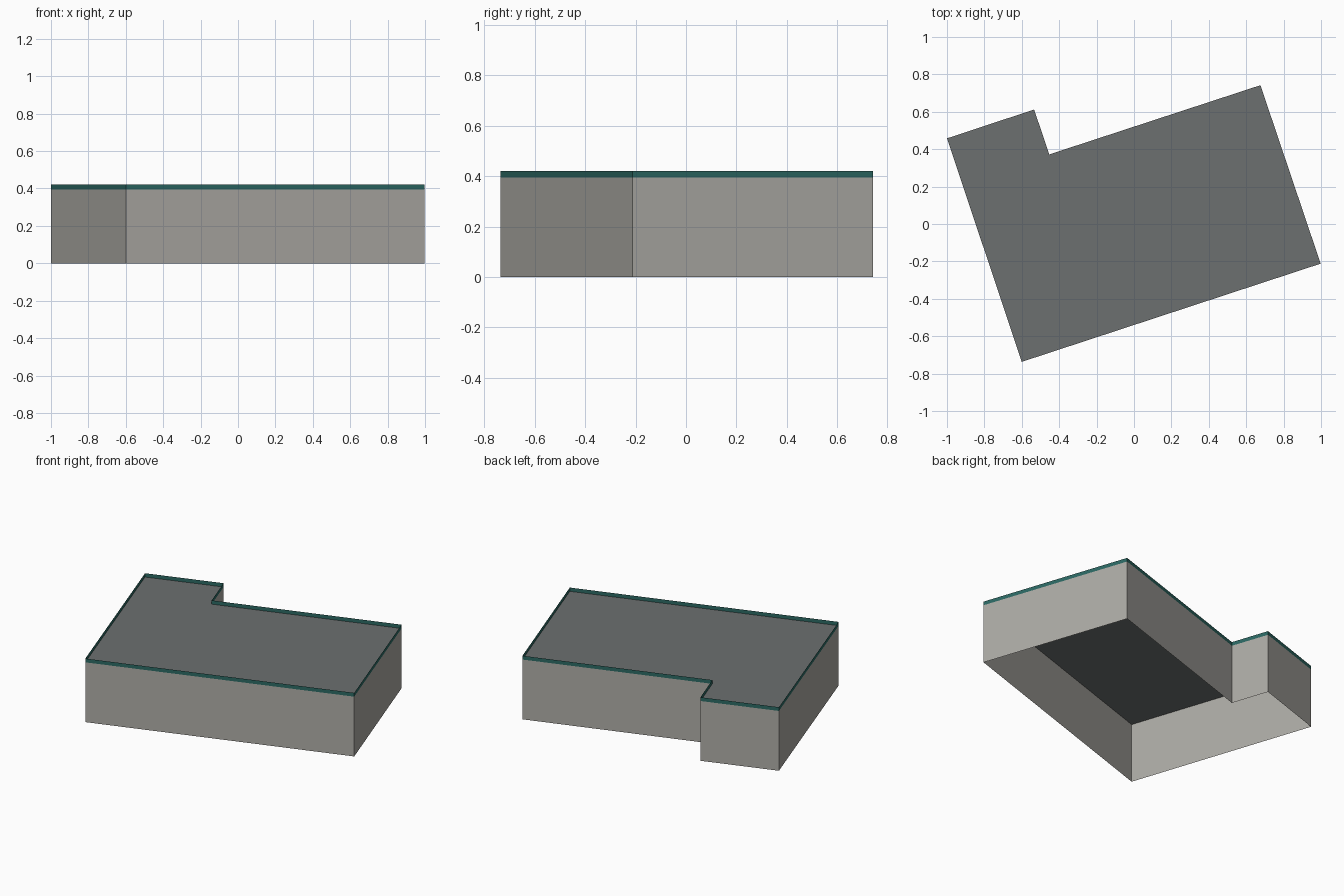
import bpy

cube = bpy.data.objects.get("Cube")
if cube:
    bpy.data.objects.remove(cube, do_unlink=True)


def make_material(name, color):
    mat = bpy.data.materials.new(name)
    mat.use_nodes = True
    mat.diffuse_color = (*color, 1)
    mat.node_tree.nodes["Principled BSDF"].inputs["Base Color"].default_value = (*color, 1)
    return mat


def make_object(name, verts, faces, mat):
    mesh = bpy.data.meshes.new(name)
    mesh.from_pydata(verts, [], faces)
    mesh.materials.append(mat)
    obj = bpy.data.objects.new(name, mesh)
    bpy.context.collection.objects.link(obj)
    return obj


def make_band(name, low, high, mat):
    """Thin vertical skin that follows the footprint, facing outward."""
    n = len(footprint)
    verts = [(x, y, z) for z in (low, high) for x, y in footprint]
    faces = [(i, (i + 1) % n, n + (i + 1) % n, n + i) for i in range(n)]
    return make_object(name, verts, faces, mat)


# Footprint, counter-clockwise from the front corner
footprint = [(-0.6, -0.737), (0.998, -0.212), (0.676, 0.742),
             (-0.453, 0.372), (-0.534, 0.612), (-1.0, 0.458)]
ROOF, TOP = 0.395, 0.42

wall_grey = make_material("wall grey", (0.42, 0.41, 0.38))
roof_grey = make_material("roof grey", (0.15, 0.16, 0.16))
trim_teal = make_material("trim teal", (0.025, 0.14, 0.125))

# Walls, open underneath
make_band("walls", 0, ROOF, wall_grey)

# Raised trim around the roof edge
make_band("roof_trim", ROOF, TOP, trim_teal)

# Flat roof deck
make_object("roof", [(x, y, ROOF) for x, y in footprint],
            [tuple(range(len(footprint)))], roof_grey)
